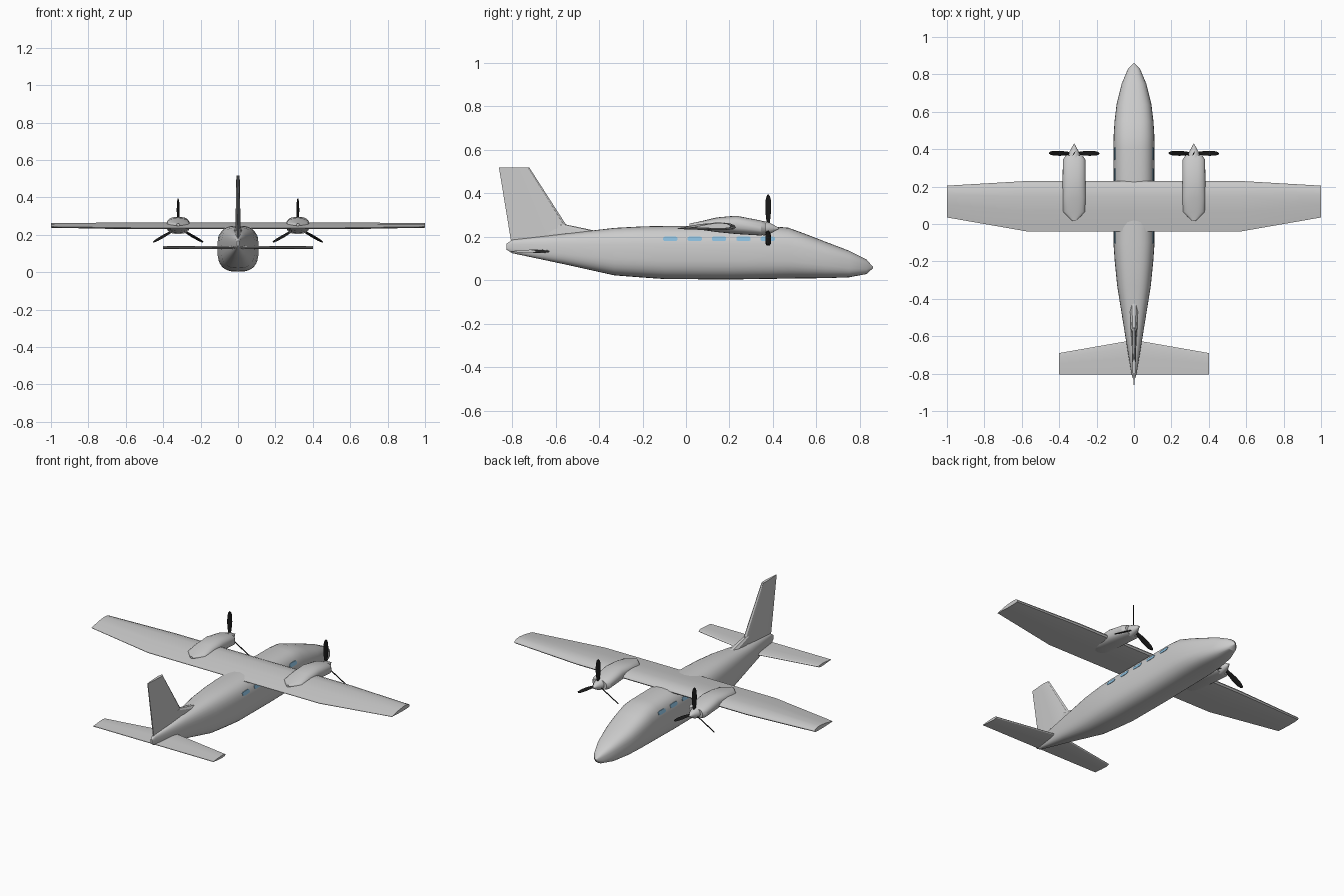
import bpy, bmesh, math
from mathutils import Vector, Matrix

if "Cube" in bpy.data.objects:
    bpy.data.objects.remove(bpy.data.objects["Cube"])


def material(name, color):
    m = bpy.data.materials.new(name)
    m.diffuse_color = color
    m.use_nodes = True
    m.node_tree.nodes["Principled BSDF"].inputs["Base Color"].default_value = m.diffuse_color
    return m


BLACK = material("black", (0.01, 0.01, 0.01, 1))
GLASS = material("window_blue", (0.25, 0.5, 0.7, 1))


def finish(name, bm, mat=None, angle=30):
    bmesh.ops.remove_doubles(bm, verts=bm.verts, dist=1e-5)
    bmesh.ops.recalc_face_normals(bm, faces=bm.faces)
    me = bpy.data.meshes.new(name)
    bm.to_mesh(me)
    bm.free()
    ob = bpy.data.objects.new(name, me)
    bpy.context.collection.objects.link(ob)
    if mat:
        me.materials.append(mat)
    bpy.ops.object.select_all(action='DESELECT')
    ob.select_set(True)
    bpy.context.view_layer.objects.active = ob
    bpy.ops.object.shade_smooth_by_angle(angle=math.radians(angle))
    return ob


def add_loft(bm, rings):
    vs = [[bm.verts.new(p) for p in r] for r in rings]
    n = len(vs[0])
    for a, b in zip(vs, vs[1:]):
        for i in range(n):
            j = (i + 1) % n
            bm.faces.new((a[i], a[j], b[j], b[i]))
    bm.faces.new(vs[0])
    bm.faces.new(vs[-1])


def loft(name, rings, mat=None, angle=30):
    bm = bmesh.new()
    add_loft(bm, rings)
    return finish(name, bm, mat, angle)


def body_ring(y, w, z0, z1, cx=0, e=2.8, n=32):
    """Rounded-box cross-section facing along y."""
    pts = []
    for i in range(n):
        a = 2 * math.pi * i / n
        c, s = math.cos(a), math.sin(a)
        pts.append((cx + w * math.copysign(abs(c) ** (2 / e), c), y,
                    (z0 + z1) / 2 + (z1 - z0) / 2 * math.copysign(abs(s) ** (2 / e), s)))
    return pts


# aerofoil outlines: (chord fraction, thickness fraction)
CAMBERED = [(0, .35), (.03, .65), (.12, .9), (.3, 1), (.6, .78), (1, .22),
            (1, .14), (.5, 0), (.15, 0), (.03, .12)]
EVEN = [(0, .5), (.04, .8), (.2, 1), (.5, .9), (1, .6), (1, .4), (.5, .1), (.2, 0), (.04, .2)]


def wing_ring(x, le, te, z0, t, prof):
    return [(x, le + (te - le) * c, z0 + t * h) for c, h in prof]


def fin_ring(z, le, te, t):
    return [(t * (h - .5), le + (te - le) * c, z) for c, h in EVEN]


# fuselage: y, half width, bottom, top
BODY = [(.86, .002, .055, .06), (.83, .032, .028, .095), (.75, .066, .013, .135),
        (.64, .093, .009, .177), (.55, .104, .008, .212), (.47, .109, .007, .241),
        (.40, .11, .006, .247), (.2, .11, .003, .249), (-.1, .11, .005, .249),
        (-.2, .103, .012, .247), (-.33, .09, .022, .24), (-.56, .053, .073, .213),
        (-.8, .014, .124, .185), (-.825, .006, .14, .168)]
loft("fuselage", [body_ring(*s) for s in BODY])

# main wing and tailplane
loft("main_wing", [wing_ring(x, le, te, z, t, CAMBERED) for x, le, te, z, t in
                   [(-1, .205, .035, .238, .025), (-.57, .23, -.04, .23, .036),
                    (.57, .23, -.04, .23, .036), (1, .205, .035, .238, .025)]])
loft("tailplane", [wing_ring(x, le, -.805, .124, .016, EVEN) for x, le in
                   [(-.4, -.69), (0, -.62), (.4, -.69)]])

# vertical fin with its dorsal fillet
loft("fin", [fin_ring(.17, -.497, -.803, .03), fin_ring(.517, -.72, -.86, .018)])
loft("dorsal_fillet", [fin_ring(.215, -.36, -.75, .045), fin_ring(.256, -.555, -.75, .022)])

# engine nacelles, spinners and propellers
NACELLE = [(.365, .046, .21, .266), (.345, .06, .205, .274), (.23, .062, .212, .296),
           (.14, .062, .221, .288), (.065, .06, .232, .27), (.015, .008, .248, .26)]
BLADE = [(.015, .012), (.05, .024), (.09, .031), (.13, .028), (.148, .018), (.155, .006)]
HUB_Z, PITCH = .238, math.radians(60)
for side, sx in (("left", -.32), ("right", .32)):
    loft(side + "_nacelle", [body_ring(*s, cx=sx, e=2.5, n=24) for s in NACELLE])
    loft(side + "_spinner", [body_ring(y, r, HUB_Z - r, HUB_Z + r, sx, 2, 16)
                             for y, r in [(.355, .034), (.385, .026), (.43, .001)]])
    bm = bmesh.new()
    for k in range(3):
        rot = Matrix.Rotation(k * 2 * math.pi / 3, 3, 'Y')
        rings = []
        for r, c in BLADE:
            ring = []
            for u, v in [(-.5, 0), (-.1, .003), (.5, 0), (-.1, -.003)]:
                p = Vector((c * u * math.cos(PITCH) - v * math.sin(PITCH),
                            c * u * math.sin(PITCH) + v * math.cos(PITCH), r))
                ring.append(rot @ p + Vector((sx, .378, HUB_Z)))
            rings.append(ring)
        add_loft(bm, rings)
    finish(side + "_propeller", bm, BLACK)

# cabin windows: rounded panels lying on the fuselage sides
for side, s in (("left", -1), ("right", 1)):
    for k in range(5):
        bm = bmesh.new()
        pts = []
        for i in range(20):
            a = 2 * math.pi * (i + .5) / 20
            c, d = math.cos(a), math.sin(a)
            y = -.072 + .112 * k + .033 * math.copysign(abs(c) ** .5, c)
            z = .19 + .011 * math.copysign(abs(d) ** .5, d)
            x = .11 * (1 - (abs(z - .127) / .122) ** 2.8) ** (1 / 2.8)
            pts.append((x, y, z))
        add_loft(bm, [[(s * (x + o), y, z) for x, y, z in pts] for o in (-.003, .002)])
        finish(f"{side}_window_{k + 1}", bm, GLASS)
